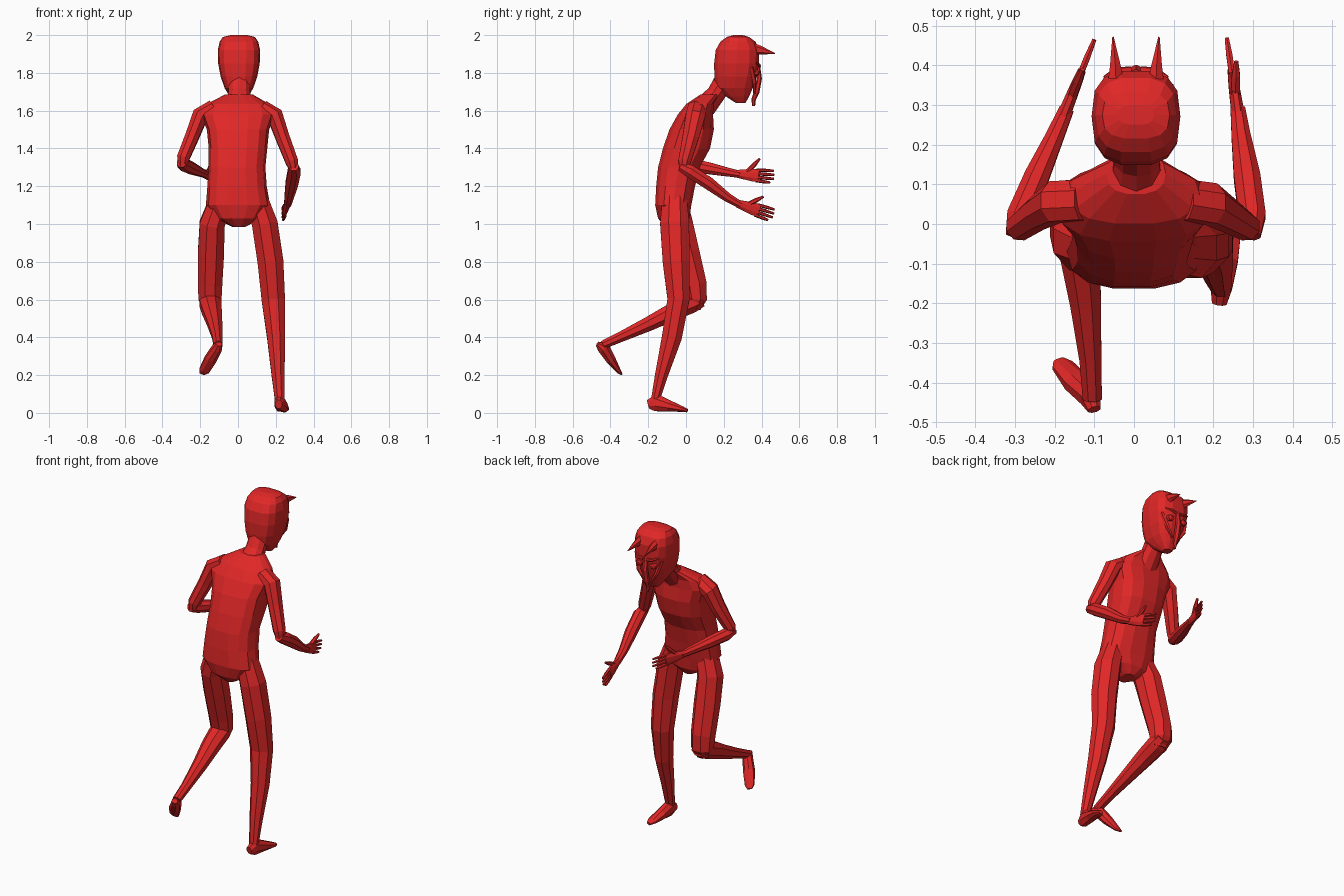
import bpy, bmesh, math
from mathutils import Vector as V

red = bpy.data.materials.new("red")
red.diffuse_color = (0.75, 0.02, 0.02, 1)


def skin(name, rings):
    """Flat-shaded surface through a list of equal-length point rings, capped."""
    bm = bmesh.new()
    rows = [[bm.verts.new(p) for p in r] for r in rings]
    n = len(rows[0])
    for a, b in zip(rows, rows[1:]):
        for i in range(n):
            bm.faces.new((a[i], a[(i + 1) % n], b[(i + 1) % n], b[i]))
    bm.faces.new(rows[0])
    bm.faces.new(rows[-1])
    bmesh.ops.recalc_face_normals(bm, faces=bm.faces)
    me = bpy.data.meshes.new(name)
    bm.to_mesh(me)
    bm.free()
    me.materials.append(red)
    ob = bpy.data.objects.new(name, me)
    bpy.context.collection.objects.link(ob)
    return ob


def tube(name, path, n=8, ref=V((1, 0, 0))):
    """Limb: path of (x, y, z, side radius[, other radius]) stations."""
    pts = [V(p[:3]) for p in path]
    rings = []
    for i, p in enumerate(path):
        t = (pts[min(i + 1, len(pts) - 1)] - pts[max(i - 1, 0)]).normalized()
        u = (ref - t * ref.dot(t)).normalized()
        v = t.cross(u)
        ru, rv = p[3], p[-1]
        rings.append([pts[i] + u * ru * math.cos(a) + v * rv * math.sin(a)
                      for a in (2 * math.pi * (k + 0.5) / n for k in range(n))])
    return skin(name, rings)


def stack(name, levels, n=14, power=0.8):
    """Body: levels of (z, x centre, half width, back y, front y)."""
    def se(c):
        return math.copysign(abs(c) ** power, c)
    rings = []
    for z, xc, rx, yb, yf in levels:
        rings.append([V((xc + rx * se(math.cos(a)),
                         (yb + yf) / 2 + (yf - yb) / 2 * se(math.sin(a)), z))
                      for a in (2 * math.pi * k / n for k in range(n))])
    return skin(name, rings)


def hand(name, wrist, tip, thumb):
    """Flat upright palm, four stacked fingers and a raised thumb."""
    w, t, th = V(wrist), V(tip), V(thumb)
    d = t - w
    f = d.normalized()
    up = (V((0, 0, 1)) - f * f.z).normalized()
    at = lambda k, h=0: w + d * k + up * h
    tube(name + "_palm", [(*at(-0.05), .018, .022), (*at(0.2), .016, .03),
                          (*at(0.4), .014, .036), (*at(0.58), .011, .036)])
    for i, reach in enumerate((.9, 1.0, 1.0, .98)):
        h = -.028 + i * .0185
        tube(f"{name}_finger_{i + 1}", [(*at(.5, h), .009), (*at(.75, h * 1.1), .009),
                                        (*at(reach, h * 1.15), .006)], 6)
    b = at(.22, .01)
    tube(name + "_thumb", [(*b, .013), (*b.lerp(th, .6), .012), (*th, .006)], 6)


# torso leaning forward, and neck
stack("torso", [
    (.985, .005, .035, -.11, -.01), (1.03, 0, .12, -.15, .02), (1.1, 0, .17, -.165, .03),
    (1.2, -.005, .157, -.16, .05), (1.3, -.005, .15, -.15, .075), (1.4, 0, .155, -.125, .13),
    (1.5, 0, .165, -.09, .15), (1.58, -.002, .195, -.045, .145), (1.635, 0, .165, 0, .15),
    (1.685, .005, .075, .075, .18)])
tube("neck", [(.005, .10, 1.62, .075, .06), (.007, .16, 1.69, .06, .05),
              (.007, .21, 1.77, .058, .055)], 10)

# head
stack("head", [
    (1.64, .005, .025, .265, .315), (1.675, .005, .05, .21, .335), (1.72, .005, .076, .155, .355),
    (1.78, .005, .097, .148, .375), (1.85, .005, .11, .147, .388), (1.92, .005, .112, .155, .388),
    (1.965, .005, .102, .18, .37), (1.99, .005, .085, .215, .335), (2.0, .005, .045, .25, .30)],
    14, .7)

# face: long drooping nose, hanging beard point, horns, eyes and brows
tube("long_nose", [(.005, .38, 1.85, .014, .01), (.005, .388, 1.77, .018, .014),
                   (.005, .375, 1.70, .02, .014), (.005, .358, 1.66, .013, .012),
                   (.007, .358, 1.625, .005, .008)], 6)
for side, s in (("left", -1), ("right", 1)):
    x = lambda k: .005 + s * k
    tube(side + "_horn", [(x(.05), .345, 1.925, .026, .038), (x(.052), .395, 1.92, .016, .023),
                          (x(.058), .472, 1.902, .002)], 6)
    tube(side + "_eye", [(x(.045), .365, 1.80, .024, .02), (x(.045), .382, 1.798, .02, .016),
                         (x(.045), .388, 1.797, .01, .008)], 8)
    tube(side + "_brow", [(x(.012), .39, 1.835, .008), (x(.05), .388, 1.842, .008),
                          (x(.08), .37, 1.855, .004)], 5, V((0, 0, 1)))
    tube(side + "_cheek_strip", [(x(.085), .345, 1.83, .012), (x(.06), .362, 1.75, .012),
                                 (x(.022), .362, 1.69, .006)], 5)

# arms, bent at the elbow
tube("right_upper_arm", [(.13, .06, 1.615, .04, .055), (.195, .05, 1.575, .046, .056),
                         (.235, .025, 1.46, .04, .047), (.285, -.008, 1.33, .036, .036),
                         (.295, -.012, 1.285, .024, .024)])
tube("right_forearm", [(.295, -.03, 1.305, .026), (.298, .02, 1.28, .037),
                       (.285, .12, 1.215, .036), (.27, .22, 1.14, .026), (.262, .29, 1.1, .02)])
tube("left_upper_arm", [(-.13, .06, 1.62, .04, .055), (-.2, .055, 1.575, .046, .056),
                        (-.24, .03, 1.47, .04, .047), (-.29, -.008, 1.35, .036, .036),
                        (-.295, -.012, 1.305, .024, .024)])
tube("left_forearm", [(-.3, -.03, 1.325, .026), (-.288, .02, 1.315, .036),
                      (-.245, .12, 1.295, .034), (-.2, .22, 1.275, .025), (-.17, .29, 1.262, .02)])
hand("right_hand", (.262, .28, 1.105), (.235, .463, 1.045), (.258, .41, 1.145))
hand("left_hand", (-.175, .28, 1.265), (-.1, .465, 1.25), (-.13, .39, 1.345))

# planted leg
tube("right_leg", [(.10, -.06, 1.14, .06, .07), (.142, -.06, 1.0, .074, .083),
                   (.172, -.052, .8, .074, .077), (.187, -.04, .6, .067, .063),
                   (.202, -.075, .4, .052, .057), (.212, -.13, .2, .037, .037),
                   (.22, -.162, .07, .027, .025)])
tube("right_foot", [(.215, -.2, .045, .02, .025), (.22, -.16, .055, .03, .05),
                    (.23, -.09, .037, .035, .032), (.242, -.02, .02, .03, .016),
                    (.246, .008, .012, .014, .01)])

# lifted leg, folded back at the knee
tube("left_thigh", [(-.09, -.065, 1.14, .06, .07), (-.137, -.04, 1.0, .072, .083),
                    (-.143, 0, .85, .075, .077), (-.148, .045, .68, .07, .07),
                    (-.148, .055, .6, .066, .06), (-.147, .04, .555, .045, .04)])
tube("left_shin", [(-.147, .085, .6, .05, .04), (-.146, .03, .58, .062, .055),
                   (-.138, -.06, .54, .056, .052), (-.122, -.2, .47, .042, .041),
                   (-.11, -.34, .405, .03, .03), (-.105, -.44, .36, .026, .024)])
tube("left_foot", [(-.1, -.468, .365, .018, .014), (-.11, -.437, .345, .028, .035),
                   (-.145, -.4, .285, .035, .028), (-.18, -.357, .222, .03, .013),
                   (-.19, -.343, .207, .016, .006)])
